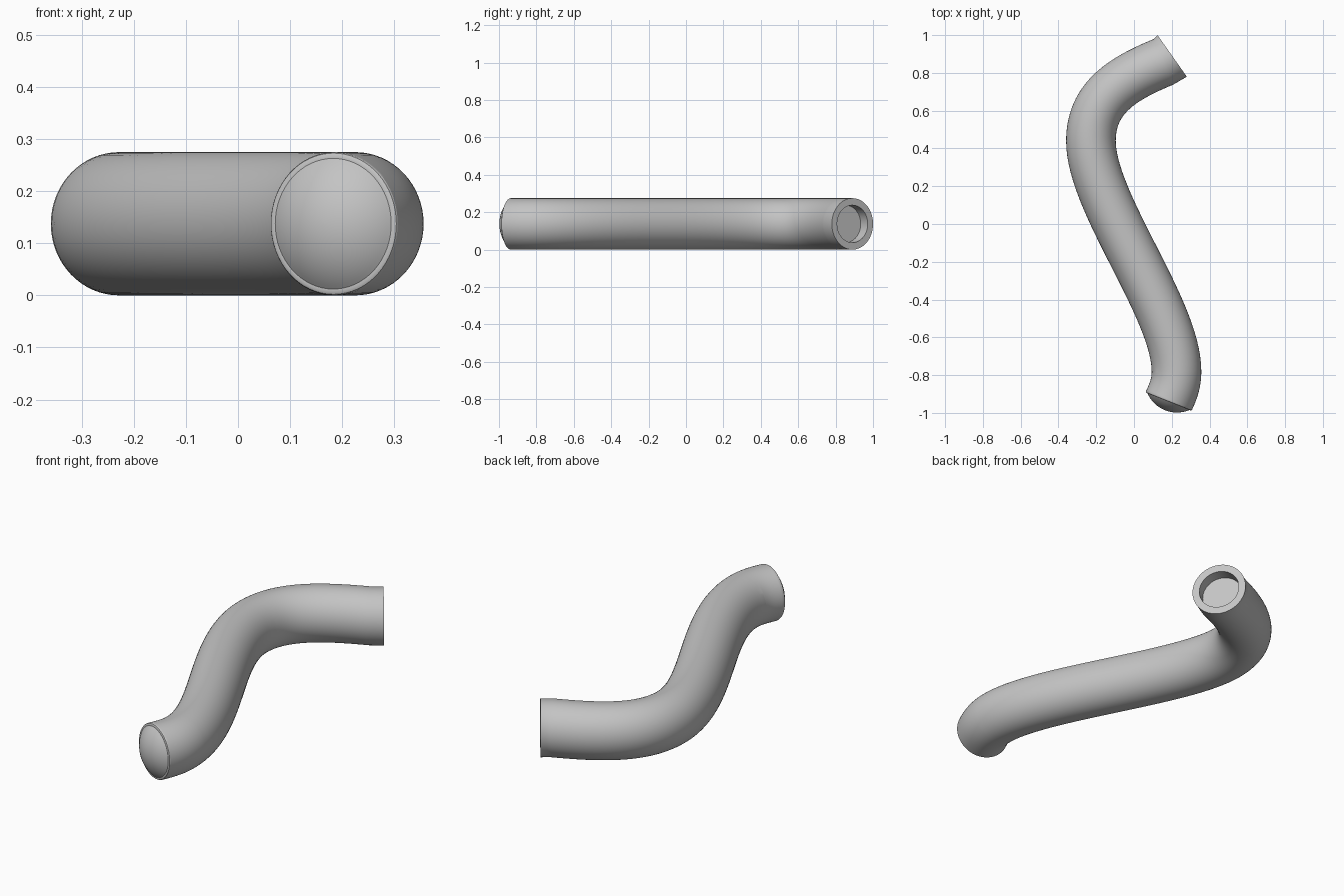
import bpy, bmesh, math
from mathutils import Vector
from mathutils.geometry import interpolate_bezier

if "Cube" in bpy.data.objects:
    bpy.data.objects.remove(bpy.data.objects["Cube"], do_unlink=True)

SIDES = 64
RADIUS = 0.1375
WIDTH = 0.955          # sideways squeeze of the tube section

grey = bpy.data.materials.new("plain grey")
grey.use_nodes = True
colour = (0.55, 0.55, 0.55, 1)
grey.diffuse_color = colour
grey.node_tree.nodes["Principled BSDF"].inputs["Base Color"].default_value = colour


def flat(x, y):
    return Vector((x, y, RADIUS))


def add_ring(bm, centre, tangent, radius, width=WIDTH):
    """One upright cross-section, facing along the tangent."""
    side = Vector((-tangent.y, tangent.x, 0)).normalized() * radius * width
    up = Vector((0, 0, radius))
    angles = [2 * math.pi * i / SIDES for i in range(SIDES)]
    return [bm.verts.new(centre + side * math.cos(a) + up * math.sin(a)) for a in angles]


def loft(name, rings):
    """Skin a list of (centre, tangent, radius, width) sections and close both ends."""
    bm = bmesh.new()
    loops = [add_ring(bm, *r) for r in rings]
    for a, b in zip(loops, loops[1:]):
        for i in range(SIDES):
            j = (i + 1) % SIDES
            bm.faces.new((a[i], a[j], b[j], b[i]))
    bm.faces.new(loops[0])
    bm.faces.new(loops[-1])
    bmesh.ops.recalc_face_normals(bm, faces=bm.faces)
    mesh = bpy.data.meshes.new(name)
    bm.to_mesh(mesh)
    bm.free()
    mesh.materials.append(grey)
    obj = bpy.data.objects.new(name, mesh)
    bpy.context.collection.objects.link(obj)
    bpy.ops.object.select_all(action='DESELECT')
    obj.select_set(True)
    bpy.context.view_layer.objects.active = obj
    bpy.ops.object.shade_smooth_by_angle(angle=math.radians(35))
    return obj


# Centreline nodes: position, direction, handle before, handle after
nodes = [
    (flat(0.155, 0.858), Vector((-0.92, -0.38, 0)), 0, 0.23),
    (flat(-0.228, 0.44), Vector((0, -1, 0)), 0.23, 0.33),
    (flat(0.225, -0.78), Vector((0, -1, 0)), 0.33, 0.06),
    (flat(0.185, -0.935), Vector((-0.42, -0.90, 0)), 0.06, 0),
]
path = []
for (p, d, _, out), (q, e, back, _) in zip(nodes, nodes[1:]):
    path += interpolate_bezier(p, p + d * out, q - e * back, q, 33)[:-1]
path.append(nodes[-1][0])

# Open end: recess floor, recess wall, rim and straight collar
mouth = flat(0.202, 0.89)
mouth_dir = Vector((-0.817, -0.576, 0))
rings = [
    (mouth + mouth_dir * 0.065, mouth_dir, 0.1, 1),
    (mouth, mouth_dir, 0.1, 1),
    (mouth, mouth_dir, RADIUS, 0.98),
]

# Swept tube body
for i, p in enumerate(path[:-1]):
    before = path[max(i - 1, 0)]
    rings.append((p, path[i + 1] - before, RADIUS, WIDTH))

# Rounded lip at the closed end
tip = path[-1]
tip_dir = Vector((-0.368, -0.93, 0))
for step, shrink in ((0, 0), (0.004, 0.002), (0.006, 0.006), (0.006, 0.011)):
    rings.append((tip + tip_dir * step, tip_dir, RADIUS - shrink, WIDTH))
loft("curved_tube", rings)

# Shallow domed cap
base, height = 0.1265, 0.05
sphere = (base ** 2 + height ** 2) / (2 * height)
spread = math.asin(base / sphere)
cap = []
for i in range(13):
    a = spread * (1 - i / 12.3)
    rise = sphere * math.cos(a) - (sphere - height)
    cap.append((tip + tip_dir * (0.005 + rise), tip_dir, sphere * math.sin(a), WIDTH))
loft("domed_cap", cap)
